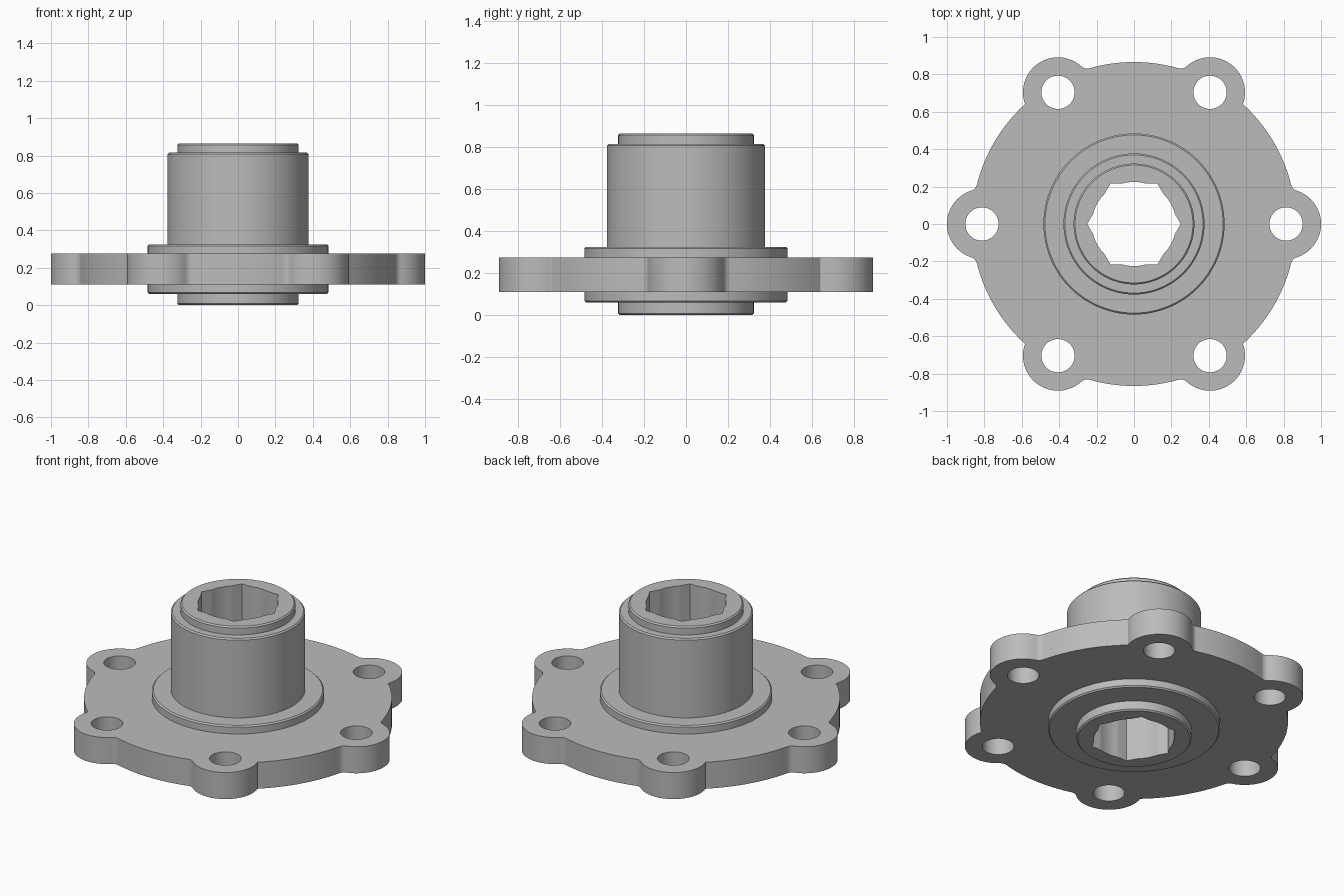
import bpy, bmesh
from math import pi, sin, cos, acos, atan2, sqrt, radians, tau

cube = bpy.data.objects.get("Cube")
if cube:
    bpy.data.objects.remove(cube, do_unlink=True)

# Material
steel = bpy.data.materials.new("grey_steel")
steel.use_nodes = True
grey = (0.5, 0.5, 0.5, 1)
steel.diffuse_color = grey
steel.node_tree.nodes["Principled BSDF"].inputs["Base Color"].default_value = grey


def finish(obj):
    obj.data.materials.clear()
    obj.data.materials.append(steel)
    bpy.ops.object.select_all(action="DESELECT")
    obj.select_set(True)
    bpy.context.view_layer.objects.active = obj
    bpy.ops.object.shade_smooth_by_angle(angle=radians(25))


def arc(cx, cy, r, a0, a1, n):
    return [(cx + r * cos(a0 + (a1 - a0) * i / n),
             cy + r * sin(a0 + (a1 - a0) * i / n)) for i in range(n + 1)]


# Hub: turned steps with small chamfers and a hexagonal through bore
SEG, C = 144, 0.008
HEX, BORE = 0.25, 0.225


def bore_radius(a):
    local = (a % (pi / 3)) - pi / 6
    return max(HEX * cos(pi / 6) / cos(local), BORE)


def build_hub():
    steps = [(0.323, 0.0, 0.06), (0.484, 0.06, 0.325),
             (0.377, 0.325, 0.815), (0.323, 0.815, 0.865)]
    profile = [(None, 0.0)]
    for i, (r, z0, z1) in enumerate(steps):
        # Chamfer only the outward-facing corners
        profile += [(r - C, z0), (r, z0 + C)] if i < 2 else [(r, z0)]
        profile += [(r, z1 - C), (r - C, z1)] if i > 0 else [(r, z1)]
    profile.append((None, 0.865))
    bm = bmesh.new()
    rings = []
    for r, z in profile:
        ring = []
        for i in range(SEG):
            a = tau * i / SEG
            rad = bore_radius(a) if r is None else r
            ring.append(bm.verts.new((rad * cos(a), rad * sin(a), z)))
        rings.append(ring)
    for low, high in zip(rings, rings[1:] + rings[:1]):
        for i in range(SEG):
            j = (i + 1) % SEG
            bm.faces.new((low[i], low[j], high[j], high[i]))
    bmesh.ops.recalc_face_normals(bm, faces=bm.faces)
    mesh = bpy.data.meshes.new("hub")
    bm.to_mesh(mesh)
    bm.free()
    obj = bpy.data.objects.new("hub", mesh)
    bpy.context.collection.objects.link(obj)
    finish(obj)


# Flange: round plate with six filleted bolt lobes
R, D, LOBE, HOLE = 0.866, 0.813, 0.187, 0.089
Z0, Z1 = 0.11, 0.275


def fillet(f):
    """Angle of the fillet centre about the axis, and about the lobe centre."""
    a = acos(((R + f) ** 2 + D ** 2 - (LOBE + f) ** 2) / (2 * D * (R + f)))
    return a, atan2((R + f) * sin(a), (R + f) * cos(a) - D)


def outline():
    wide, tight = 0.045, 0.006
    pts = []
    for k in range(6):
        t = k * pi / 3
        # The sides of the diagonal lobes nearest the x axis have tight corners
        f0 = tight if k in (1, 4) else wide
        f1 = tight if k in (2, 5) else wide
        next_f = tight if (k + 1) % 6 in (1, 4) else wide
        cx, cy = D * cos(t), D * sin(t)
        (a0, b0), (a1, b1) = fillet(f0), fillet(f1)
        pts += arc((R + f0) * cos(t - a0), (R + f0) * sin(t - a0), f0,
                   t - a0 + pi, t - b0 + pi, 8)
        pts += arc(cx, cy, LOBE, t - b0, t + b1, 32)[1:-1]
        pts += arc((R + f1) * cos(t + a1), (R + f1) * sin(t + a1), f1,
                   t + b1 + pi, t + a1 + pi, 8)
        pts += arc(0, 0, R, t + a1, t + pi / 3 - fillet(next_f)[0], 16)[1:-1]
    return pts


def build_flange():
    loops = [outline(), arc(0, 0, 0.45, 0, tau, 96)[:-1]]
    for k in range(6):
        t = k * pi / 3
        loops.append(arc(D * cos(t), D * sin(t), HOLE, 0, tau, 40)[:-1])
    curve = bpy.data.curves.new("flange", "CURVE")
    curve.dimensions, curve.fill_mode = "2D", "BOTH"
    curve.extrude = (Z1 - Z0) / 2
    for pts in loops:
        spline = curve.splines.new("POLY")
        spline.points.add(len(pts) - 1)
        for p, (x, y) in zip(spline.points, pts):
            p.co = (x, y, 0, 1)
        spline.use_cyclic_u = True
    shape = bpy.data.objects.new("flange_outline", curve)
    bpy.context.collection.objects.link(shape)
    bpy.context.view_layer.update()
    mesh = bpy.data.meshes.new_from_object(shape)
    bpy.data.objects.remove(shape, do_unlink=True)
    bm = bmesh.new()
    bm.from_mesh(mesh)
    bmesh.ops.remove_doubles(bm, verts=bm.verts, dist=0.0001)
    bmesh.ops.translate(bm, verts=bm.verts, vec=(0, 0, (Z0 + Z1) / 2))
    bmesh.ops.recalc_face_normals(bm, faces=bm.faces)
    bm.to_mesh(mesh)
    bm.free()
    obj = bpy.data.objects.new("flange", mesh)
    bpy.context.collection.objects.link(obj)
    finish(obj)


build_hub()
build_flange()
